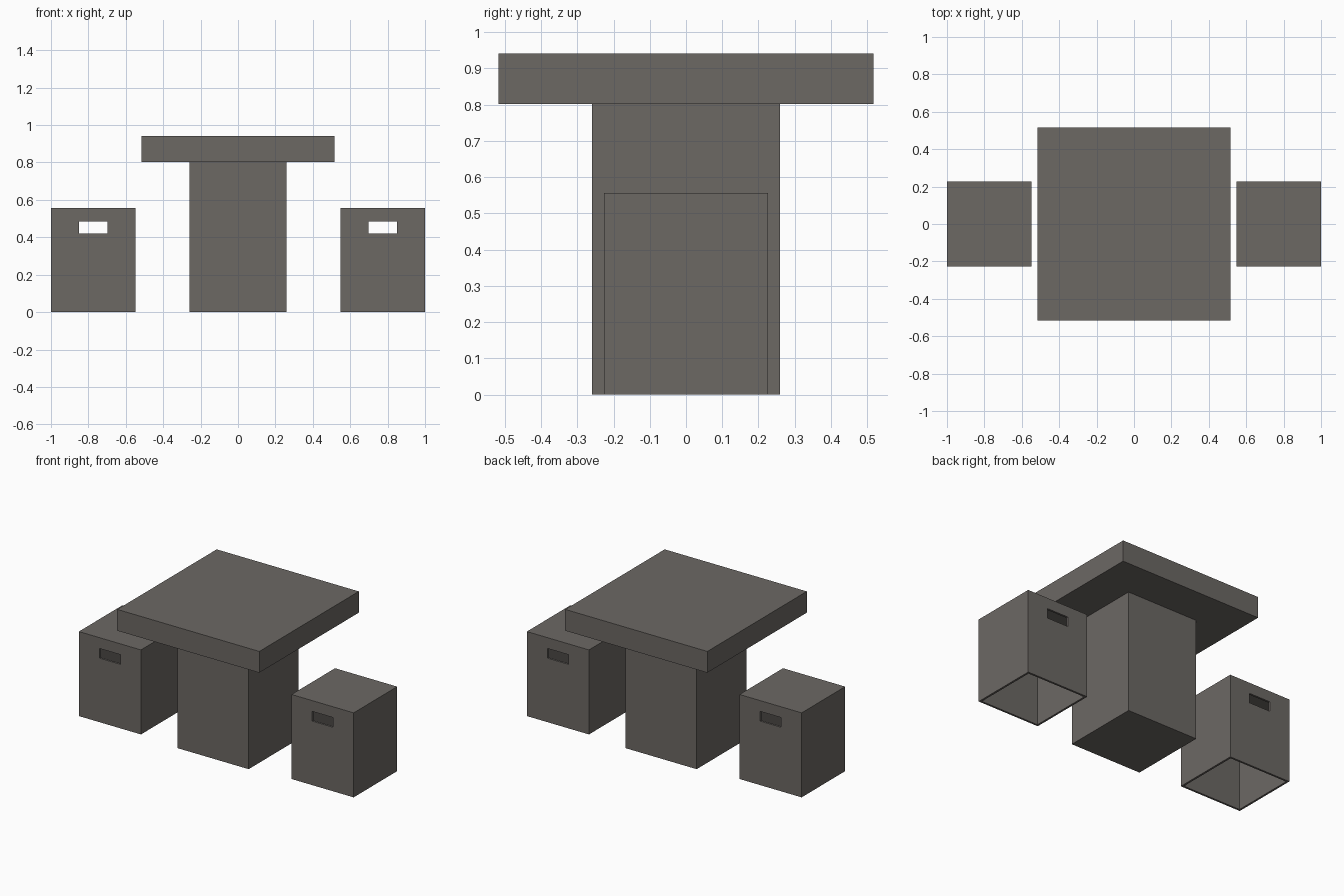
import bpy

if "Cube" in bpy.data.objects:
    bpy.data.objects.remove(bpy.data.objects["Cube"], do_unlink=True)

# Single stone-grey colour
stone = bpy.data.materials.new("stone grey")
stone.use_nodes = True
colour = (0.15, 0.138, 0.127, 1)
stone.diffuse_color = colour
bsdf = stone.node_tree.nodes["Principled BSDF"]
bsdf.inputs["Base Color"].default_value = colour
bsdf.inputs["Roughness"].default_value = 0.8


def box(name, size, x, bottom):
    """Box centred on y = 0, standing at height bottom."""
    bpy.ops.mesh.primitive_cube_add(size=1, location=(x, 0, bottom + size[2] / 2))
    obj = bpy.context.object
    obj.name = name
    obj.scale = size
    bpy.ops.object.transform_apply(location=False, rotation=False, scale=True)
    obj.data.materials.append(stone)
    return obj


def cut(target, cutter):
    """Subtract the cutter from the target and discard the cutter."""
    cutter.hide_render = True
    mod = target.modifiers.new("cut", "BOOLEAN")
    mod.operation = "DIFFERENCE"
    mod.solver = "EXACT"
    mod.object = cutter
    bpy.context.view_layer.objects.active = target
    bpy.ops.object.modifier_apply(modifier=mod.name)
    bpy.data.objects.remove(cutter, do_unlink=True)


# Table
TOP_Z = 0.802
box("table_pedestal", (0.518, 0.518, TOP_Z), 0, 0)
box("table_top", (1.034, 1.034, 0.14), 0, TOP_Z)

# Hollow stools, open underneath, with a hand slot through front and back
WIDTH, HEIGHT, WALL = 0.452, 0.556, 0.013
for side, sign in (("left", 1), ("right", -1)):
    x = sign * (1 - WIDTH / 2)
    stool = box(side + "_stool", (WIDTH, WIDTH, HEIGHT), x, 0)
    inner = WIDTH - 2 * WALL
    cut(stool, box("hollow_cutter", (inner, inner, HEIGHT), x, -WALL))
    cut(stool, box("slot_cutter", (0.154, 1, 0.064), x, 0.421))
